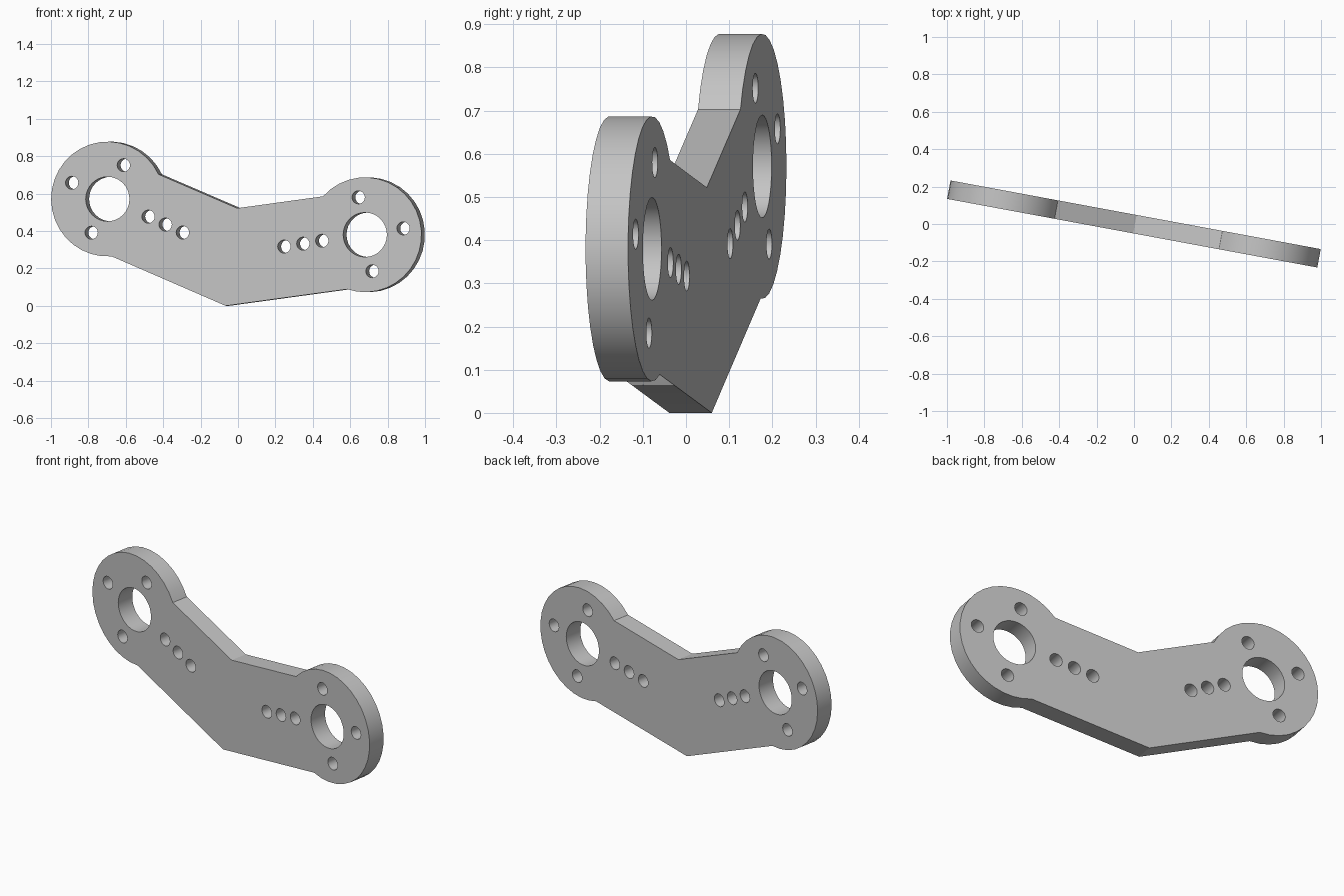
import bpy
import math

cube = bpy.data.objects.get("Cube")
if cube:
    bpy.data.objects.remove(cube, do_unlink=True)

THICKNESS = 0.1
RADIUS = 0.307
LEFT_HUB = (0.70, 0.38)
RIGHT_HUB = (-0.70, 0.571)


def arc(center, radius, start, end, steps):
    """Points along an arc, angles in degrees."""
    angles = [math.radians(start + (end - start) * i / steps) for i in range(steps + 1)]
    return [(center[0] + radius * math.cos(a), center[1] + radius * math.sin(a)) for a in angles]


def circle(center, radius, sides):
    return arc(center, radius, 0, 360, sides)[:-1]


def add_loop(curve, points):
    spline = curve.splines.new("POLY")
    spline.points.add(len(points) - 1)
    for p, (x, y) in zip(spline.points, points):
        p.co = (x, y, 0, 1)
    spline.use_cyclic_u = True


profile = bpy.data.curves.new("bracket_plate", "CURVE")
profile.dimensions = "2D"
profile.fill_mode = "BOTH"
profile.extrude = THICKNESS / 2

# Outline: two round hubs joined by a bent arm
outline = arc(RIGHT_HUB, RADIUS, 25.5, 274, 24)
outline.append((-0.058, 0.0))
outline += arc(LEFT_HUB, RADIUS, -108.5, 138, 24)
outline.append((0.005, 0.522))
add_loop(profile, outline)

# Large hub bores
for hub in (LEFT_HUB, RIGHT_HUB):
    add_loop(profile, circle(hub, 0.119, 32))

# Bolt holes around each hub, then the row of holes on each arm
bolt_holes = [
    (-0.894, 0.658), (-0.613, 0.752), (-0.788, 0.391),
    (0.664, 0.580), (0.908, 0.414), (0.739, 0.185),
]
for i in range(3):
    bolt_holes.append((-0.479 + 0.0935 * i, 0.477 - 0.0425 * i))
    bolt_holes.append((0.260 + 0.103 * i, 0.317 + 0.0155 * i))
for hole in bolt_holes:
    add_loop(profile, circle(hole, 0.035, 20))

# Stand the plate upright, turned slightly about z
plate = bpy.data.objects.new("bracket_plate", profile)
bpy.context.collection.objects.link(plate)
plate.rotation_euler = (math.radians(90), 0, math.radians(-10.5))

bpy.ops.object.select_all(action="DESELECT")
plate.select_set(True)
bpy.context.view_layer.objects.active = plate
bpy.ops.object.convert(target="MESH")
plate = bpy.context.object

# Weld caps to walls so smooth shading follows the round edges
bpy.ops.object.mode_set(mode="EDIT")
bpy.ops.mesh.select_all(action="SELECT")
bpy.ops.mesh.remove_doubles(threshold=0.0005)
bpy.ops.mesh.normals_make_consistent(inside=False)
bpy.ops.object.mode_set(mode="OBJECT")
bpy.ops.object.shade_smooth_by_angle(angle=math.radians(25))

# Plain grey metal
grey = bpy.data.materials.new("grey_metal")
grey.use_nodes = True
color = (0.55, 0.55, 0.55, 1)
grey.diffuse_color = color
grey.node_tree.nodes["Principled BSDF"].inputs["Base Color"].default_value = color
plate.data.materials.clear()
plate.data.materials.append(grey)
